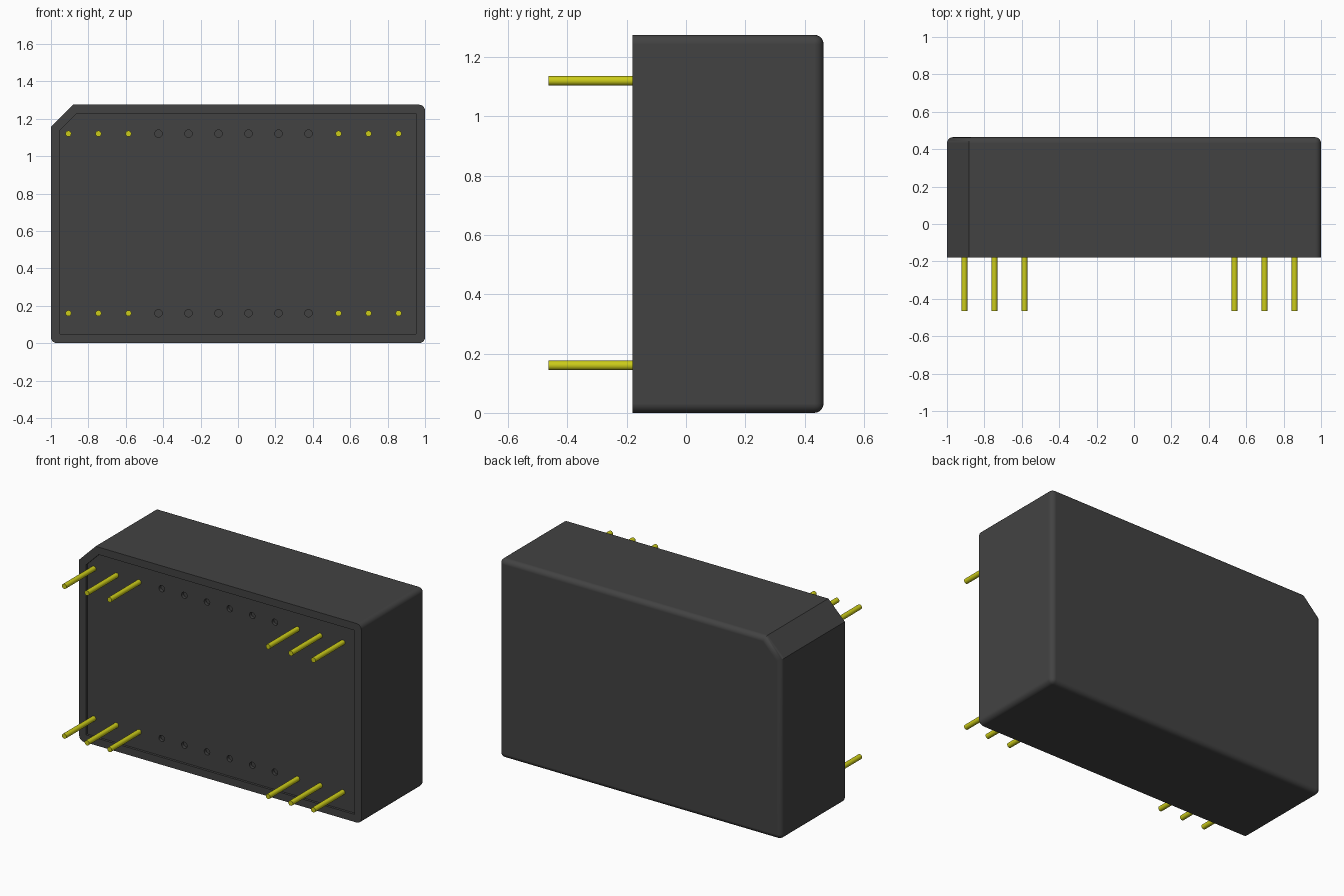
import bpy, bmesh, math
from mathutils import Matrix, Vector

default = bpy.data.objects.get("Cube")
if default:
    bpy.data.objects.remove(default, do_unlink=True)

FRONT, BACK, TOP = -0.18, 0.464, 1.275
RECESS = 0.015
ROWS = (0.16, 1.12)
COLUMNS = [-0.907 + 0.1605 * i for i in range(12)]


def material(name, colour):
    mat = bpy.data.materials.new(name)
    mat.use_nodes = True
    mat.diffuse_color = colour
    bsdf = mat.node_tree.nodes["Principled BSDF"]
    bsdf.inputs["Base Color"].default_value = colour
    bsdf.inputs["Roughness"].default_value = 0.6
    return mat


charcoal = material("charcoal plastic", (0.055, 0.055, 0.055, 1))
yellow = material("yellow metal", (0.6, 0.6, 0.01, 1))


def finish(name, bm, mat):
    bmesh.ops.recalc_face_normals(bm, faces=bm.faces)
    mesh = bpy.data.meshes.new(name)
    bm.to_mesh(mesh)
    bm.free()
    mesh.materials.append(mat)
    obj = bpy.data.objects.new(name, mesh)
    bpy.context.collection.objects.link(obj)
    return obj


def activate(obj):
    bpy.ops.object.select_all(action='DESELECT')
    obj.select_set(True)
    bpy.context.view_layer.objects.active = obj


def prism(inset, cut, y0, y1):
    """Rectangle with one clipped upper corner, extruded along y."""
    x, low, high = 1 - inset, inset, TOP - inset
    outline = [(-x, low), (x, low), (x, high), (cut - x, high), (-x, high - cut)]
    bm = bmesh.new()
    face = bm.faces.new([bm.verts.new((px, y0, pz)) for px, pz in outline])
    grown = bmesh.ops.extrude_face_region(bm, geom=[face])["geom"]
    verts = [v for v in grown if isinstance(v, bmesh.types.BMVert)]
    bmesh.ops.translate(bm, verts=verts, vec=(0, y1 - y0, 0))
    return bm


def add_rod(bm, x, z, radius, y0, y1, sides=16):
    place = Matrix.Translation((x, (y0 + y1) / 2, z)) @ Matrix.Rotation(math.pi / 2, 4, 'X')
    bmesh.ops.create_cone(bm, cap_ends=True, segments=sides, radius1=radius,
                          radius2=radius, depth=y1 - y0, matrix=place)


def carve(target, cutter):
    cutter.hide_render = True
    activate(target)
    mod = target.modifiers.new("carve", 'BOOLEAN')
    mod.operation, mod.solver, mod.object = 'DIFFERENCE', 'EXACT', cutter
    bpy.ops.object.modifier_apply(modifier=mod.name)
    bpy.data.objects.remove(cutter, do_unlink=True)


# Case: rounded back rim and rounded corners, with a crisp clipped corner
bm = prism(0, 0.117, FRONT, BACK)


def is_rounded(edge):
    a, b = (v.co for v in edge.verts)
    if a.y > 0 and b.y > 0:
        return True
    clipped = a.x < 0 and a.z > 1
    return abs(a.y - b.y) > 0.1 and not clipped


bmesh.ops.bevel(bm, geom=[e for e in bm.edges if is_rounded(e)], offset=0.032,
                offset_type='OFFSET', segments=5, profile=0.5, affect='EDGES')
case = finish("case", bm, charcoal)

# Shallow recess in the pin side
carve(case, finish("recess_cutter", prism(0.048, 0.09, FRONT - 0.1, FRONT + RECESS), charcoal))

# Empty pin positions are small round dimples
bm = bmesh.new()
for z in ROWS:
    for x in COLUMNS[3:9]:
        add_rod(bm, x, z, 0.02, FRONT - 0.05, FRONT + RECESS + 0.02)
carve(case, finish("dimple_cutter", bm, charcoal))

activate(case)
bpy.ops.object.shade_smooth_by_angle(angle=math.radians(35))
weighted = case.modifiers.new("flat faces", 'WEIGHTED_NORMAL')
weighted.keep_sharp = True

# Contact pins, three at each end of both rows
for row, z in zip(("lower", "upper"), ROWS):
    for i, x in enumerate(COLUMNS[:3] + COLUMNS[9:]):
        bm = bmesh.new()
        add_rod(bm, x, z, 0.016, -BACK, FRONT + 0.05)
        pin = finish(f"{row}_pin_{i + 1}", bm, yellow)
        activate(pin)
        bpy.ops.object.shade_smooth_by_angle(angle=math.radians(35))
